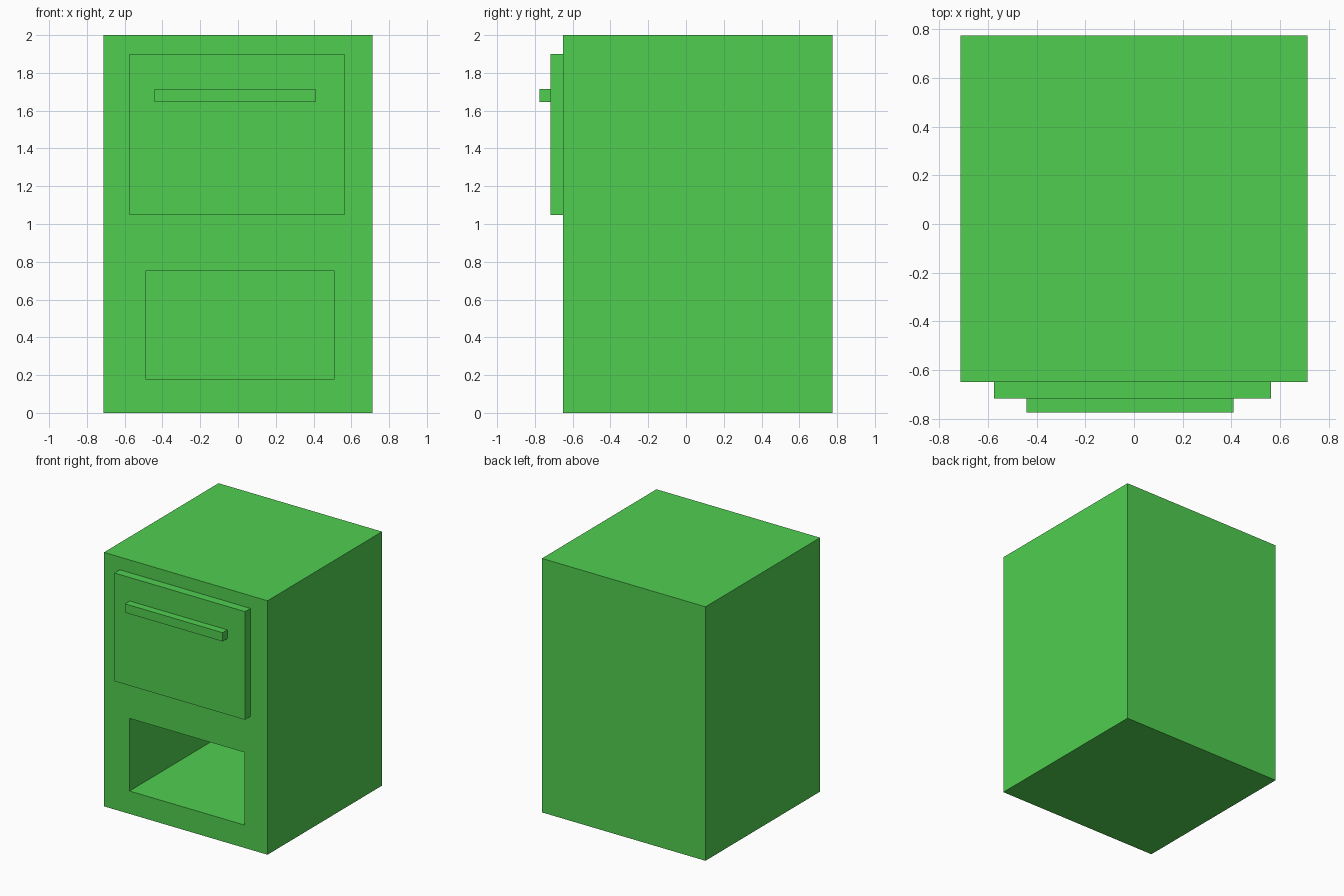
import bpy
from mathutils import Vector

if "Cube" in bpy.data.objects:
    bpy.data.objects.remove(bpy.data.objects["Cube"])

green = bpy.data.materials.new("green_paint")
green.diffuse_color = (0.08, 0.62, 0.08, 1.0)
green.use_nodes = True
green.node_tree.nodes["Principled BSDF"].inputs["Base Color"].default_value = green.diffuse_color


def box(name, low, high):
    """Flat-shaded box between two opposite corners."""
    low, high = Vector(low), Vector(high)
    bpy.ops.mesh.primitive_cube_add(size=1, location=(low + high) / 2)
    ob = bpy.context.object
    ob.name = name
    ob.scale = high - low
    bpy.ops.object.transform_apply(location=False, rotation=False, scale=True)
    ob.data.materials.append(green)
    return ob


BACK, FRONT = 0.775, -0.65

# Cabinet body with a deep open shelf cut into the lower front
body = box("cabinet_body", (-0.7125, FRONT, 0), (0.7125, BACK, 2))
cutter = box("shelf_cutter", (-0.49, FRONT - 0.1, 0.18), (0.51, BACK - 0.2, 0.752))
cutter.hide_render = True
cut = body.modifiers.new("open_shelf", "BOOLEAN")
cut.operation = "DIFFERENCE"
cut.solver = "EXACT"
cut.object = cutter
bpy.context.view_layer.objects.active = body
bpy.ops.object.modifier_apply(modifier=cut.name)
bpy.data.objects.remove(cutter)

# Drawer front and its bar handle, stepped out from the body
box("drawer_front", (-0.575, -0.717, 1.048), (0.563, FRONT, 1.90))
box("drawer_handle", (-0.442, -0.775, 1.646), (0.409, -0.717, 1.715))
